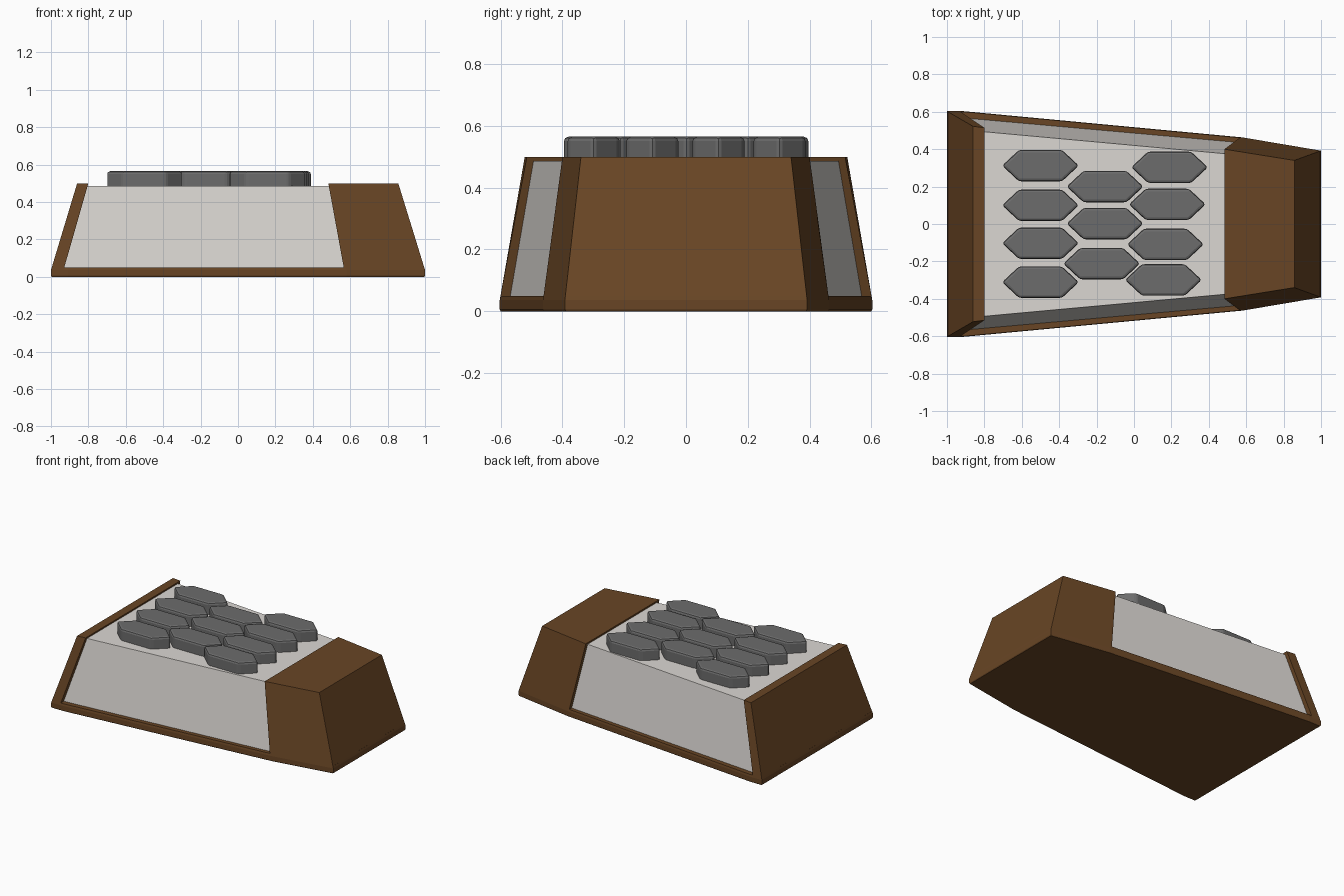
import bpy, bmesh

if "Cube" in bpy.data.objects:
    bpy.data.objects.remove(bpy.data.objects["Cube"])


def material(name, rgb):
    m = bpy.data.materials.new(name)
    m.diffuse_color = (*rgb, 1)
    m.use_nodes = True
    m.node_tree.nodes["Principled BSDF"].inputs["Base Color"].default_value = m.diffuse_color
    return m


brown = material("brown shell", (0.14, 0.06, 0.018))
pale = material("pale core", (0.71, 0.68, 0.65))
grey = material("grey studs", (0.15, 0.15, 0.15))


def mirrored(half):
    """Closed outline from its +y half, listed by increasing x."""
    return half + [(x, -y) for x, y in reversed(half)]


def loft(name, sections, mat, bevel=0.0):
    """Solid through stacked outlines: [(z, outline), ...]."""
    bm = bmesh.new()
    rings = [[bm.verts.new((x, y, z)) for x, y in pts] for z, pts in sections]
    n = len(rings[0])
    for a, b in zip(rings, rings[1:]):
        for i in range(n):
            j = (i + 1) % n
            bm.faces.new((a[i], a[j], b[j], b[i]))
    bm.faces.new(rings[0])
    bm.faces.new(rings[-1])
    if bevel:
        bmesh.ops.bevel(bm, geom=bm.edges[:], offset=bevel, segments=2,
                        affect='EDGES', profile=0.5, clamp_overlap=True)
    bmesh.ops.recalc_face_normals(bm, faces=bm.faces[:])
    me = bpy.data.meshes.new(name)
    bm.to_mesh(me)
    bm.free()
    me.materials.append(mat)
    ob = bpy.data.objects.new(name, me)
    bpy.context.collection.objects.link(ob)
    return ob


# Base plate with a vertical lip and slightly sloped rim
base = mirrored([(-1, .603), (-.91, .603), (.58, .463), (1, .392)])
inner = mirrored([(-.996, .6), (-.908, .6), (.578, .46), (.996, .389)])
loft("base_plate", [(0, inner), (.006, base), (.036, base), (.05, inner)], brown)

# Wide end wall, leaning inwards
loft("wide_end_wall", [
    (.036, mirrored([(-1, .603), (-.933, .603)])),
    (.5, mirrored([(-.86, .522), (-.80, .515)]))], brown)

# Narrow end block, tapered upwards
loft("narrow_end_block", [
    (.036, mirrored([(.568, .463), (.58, .463), (1, .392)])),
    (.5, mirrored([(.483, .40), (.495, .398), (.857, .34)]))], brown)

# Recessed pale core between the two ends
loft("core", [
    (.04, mirrored([(-.95, .572), (.62, .432)])),
    (.487, mirrored([(-.82, .495), (.55, .37)]))], pale)

# Elongated hexagonal studs on the top
stud = mirrored([(-.205, 0.0), (-.115, .084), (.115, .084), (.205, 0.0)])
stud = [p for i, p in enumerate(stud) if i not in (4, 7)]
columns = [
    [(-.50, .312), (-.50, .1), (-.50, -.103), (-.50, -.311)],
    [(-.155, .2), (-.155, .002), (-.173, -.212)],
    [(.19, .303), (.178, .105), (.168, -.109), (.157, -.299)],
]
for c, col in enumerate(columns):
    for r, (cx, cy) in enumerate(col):
        pts = [(x + cx, y + cy) for x, y in stud]
        loft(f"stud_{c + 1}_{r + 1}", [(.42, pts), (.565, pts)], grey, bevel=.014)
